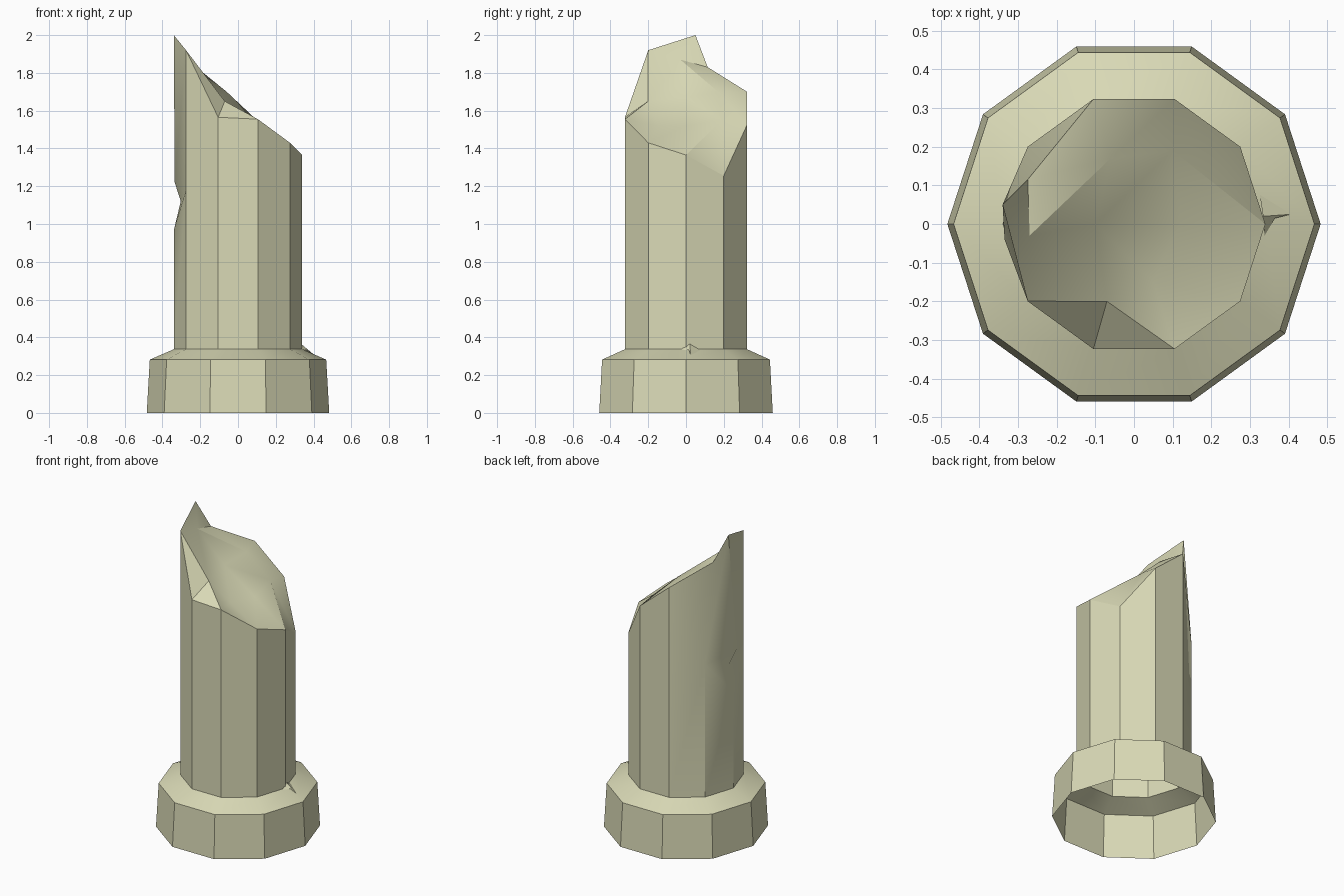
import bpy, bmesh
from math import cos, sin, pi

if "Cube" in bpy.data.objects:
    bpy.data.objects.remove(bpy.data.objects["Cube"])

N = 10


def on_ring(k, r, z):
    a = 2 * pi * k / N
    return (r * cos(a), r * sin(a), z)


def finish(bm, name, mat):
    bmesh.ops.recalc_face_normals(bm, faces=bm.faces)
    me = bpy.data.meshes.new(name)
    bm.to_mesh(me)
    bm.free()
    ob = bpy.data.objects.new(name, me)
    bpy.context.collection.objects.link(ob)
    me.materials.append(mat)
    bpy.ops.object.select_all(action='DESELECT')
    ob.select_set(True)
    bpy.context.view_layer.objects.active = ob
    bpy.ops.object.shade_smooth_by_angle(angle=0.52)
    return ob


stone = bpy.data.materials.new("stone")
stone.diffuse_color = (0.7, 0.7, 0.47, 1)
stone.use_nodes = True
stone.node_tree.nodes["Principled BSDF"].inputs["Base Color"].default_value = stone.diffuse_color

bm = bmesh.new()
V = lambda p: bm.verts.new(p)
F = lambda *vs: bm.faces.new(vs)

# Flared plinth, open underneath
rings = [[V(on_ring(k, r, z)) for k in range(N)]
         for r, z in ((0.483, 0), (0.467, 0.282), (0.34, 0.337))]
for lo, hi in zip(rings, rings[1:]):
    for k in range(N):
        j = (k + 1) % N
        F(lo[k], lo[j], hi[j], hi[k])
foot = rings[-1]

# Broken rim: one height per shaft edge, two edges are knocked sideways
heights = [1.365, 1.255, 1.525, 1.70, 1.83, 2.0, 1.92, 1.565, 1.555, 1.43]
moved = {4: (-0.275, 0.115, 1.83), 5: (-0.34, 0.05, 2.0)}
rim = [V(moved.get(k, on_ring(k, 0.34, h))) for k, h in enumerate(heights)]

# Chipped notch on the left side of the shaft
left, right = V(on_ring(4, 0.34, 1.195)), V(on_ring(6, 0.34, 1.18))
low, top = V(on_ring(5, 0.34, 0.966)), V((-0.335, -0.04, 1.22))
deep = V((-0.303, 0.0, 1.12))
notch = [left, low, right, top]
for k in range(4):
    F(notch[k], notch[(k + 1) % 4], deep)

# Shaft walls, plain ones by loop, those around the notch by hand
for k in (0, 1, 2, 7, 8, 9):
    j = (k + 1) % N
    F(foot[k], foot[j], rim[j], rim[k])
F(foot[3], foot[4], left, rim[3])
F(left, rim[4], rim[3])
F(foot[4], foot[5], low, left)
F(left, top, rim[5], rim[4])
F(foot[5], foot[6], right, low)
F(top, right, rim[6], rim[5])
F(foot[6], foot[7], rim[7], rim[6], right)

# Sloping fracture surface
inner = [(-0.27, -0.03, 1.87), (-0.1, 0, 1.67), (0.12, 0, 1.52),
         (-0.06, 0.17, 1.70), (0.10, 0.19, 1.55),
         (-0.07, -0.2, 1.65), (0.05, -0.15, 1.52)]
p = rim + [V(c) for c in inner]
for t in ((0, 1, 14), (0, 14, 12), (1, 2, 14), (2, 3, 13), (2, 13, 14),
          (3, 4, 13), (4, 5, 10), (4, 10, 13), (13, 10, 11), (13, 11, 14),
          (14, 11, 12), (5, 6, 10), (6, 15, 10), (10, 15, 11), (6, 7, 15),
          (7, 8, 15), (8, 16, 15), (8, 9, 16), (9, 0, 12), (9, 12, 16),
          (16, 12, 11), (16, 11, 15)):
    F(*[p[i] for i in t])
finish(bm, "broken_column", stone)

# Small stone shard where the shaft meets the plinth
bm = bmesh.new()
tip = V((0.334, 0.02, 0.365))
edge = [V(c) for c in ((0.338, -0.03, 0.335), (0.365, 0.015, 0.333),
                       (0.405, 0.025, 0.306), (0.325, 0.08, 0.33))]
for a, b in zip(edge, edge[1:]):
    F(a, b, tip)
finish(bm, "base_shard", stone)
